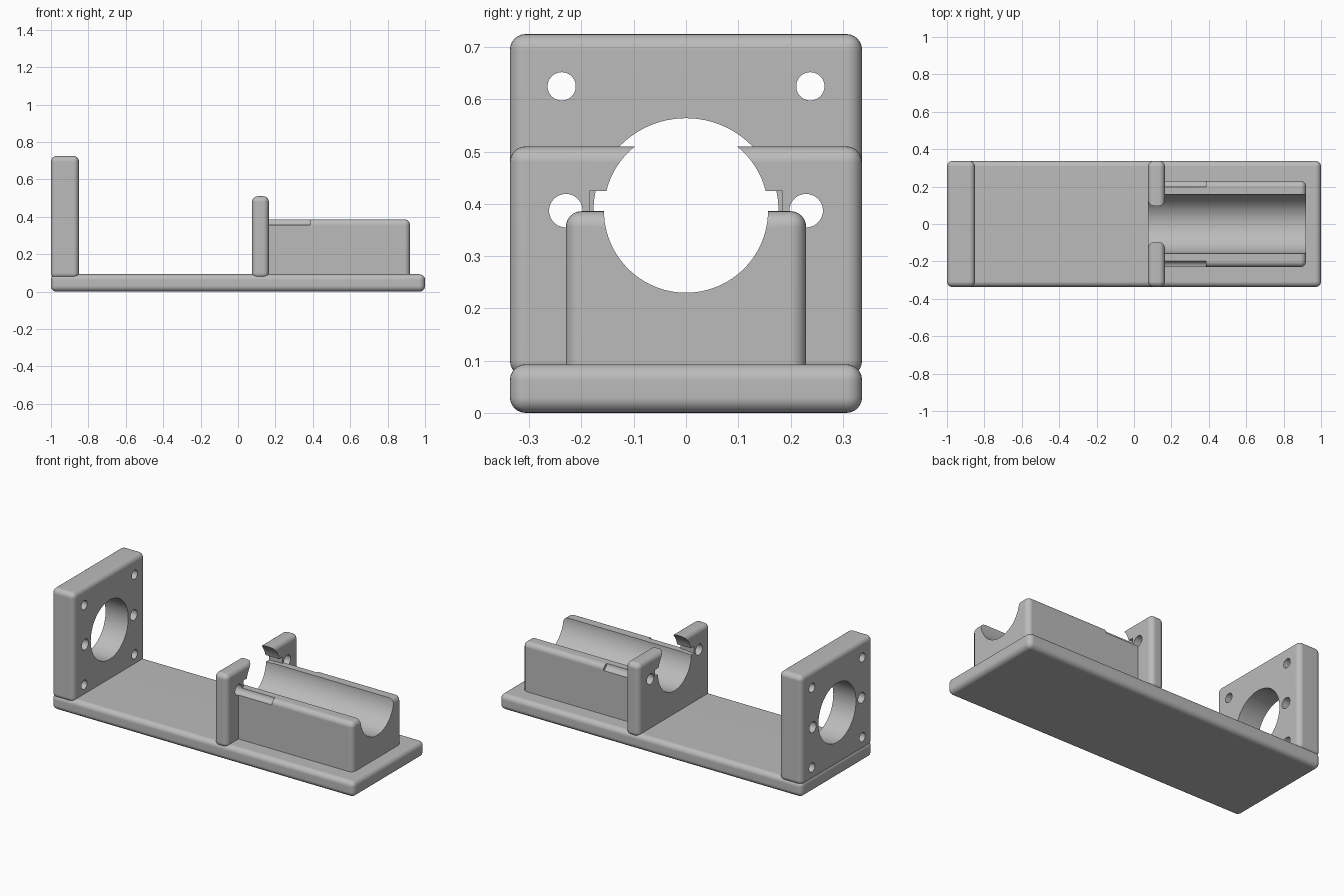
import bpy
import math
from mathutils import Matrix

if "Cube" in bpy.data.objects:
    bpy.data.objects.remove(bpy.data.objects["Cube"], do_unlink=True)

HALF_WIDTH = 0.337   # half depth of base and plates
AXIS_Z = 0.387       # height of the shared bore axis
ROUND = 0.03         # edge rounding

grey = bpy.data.materials.new("plain grey")
grey.use_nodes = True
grey.diffuse_color = (0.5, 0.5, 0.5, 1)
grey.node_tree.nodes["Principled BSDF"].inputs["Base Color"].default_value = (0.5, 0.5, 0.5, 1)


def box(name, x, y, z):
    """Box spanning the given (min, max) ranges."""
    bpy.ops.mesh.primitive_cube_add(size=1)
    ob = bpy.context.object
    ob.name = name
    spans = (x, y, z)
    size = Matrix.Diagonal([b - a for a, b in spans] + [1])
    ob.data.transform(Matrix.Translation([(a + b) / 2 for a, b in spans]) @ size)
    return ob


def bore(x, y, z, radius, sides=48):
    """Cylinder cutter running along x."""
    bpy.ops.mesh.primitive_cylinder_add(vertices=sides, radius=radius, depth=x[1] - x[0])
    ob = bpy.context.object
    ob.data.transform(Matrix.Translation((sum(x) / 2, y, z)) @ Matrix.Rotation(math.pi / 2, 4, "Y"))
    ob.hide_render = True
    return ob


def apply(ob, modifier):
    bpy.context.view_layer.objects.active = ob
    bpy.ops.object.modifier_apply(modifier=modifier.name)


def finish(ob, cutters=()):
    """Round the edges, cut the holes, then shade and colour the part."""
    bevel = ob.modifiers.new("rounding", "BEVEL")
    bevel.width, bevel.segments = ROUND, 6
    apply(ob, bevel)
    for cutter in cutters:
        cut = ob.modifiers.new("cut", "BOOLEAN")
        cut.operation, cut.solver, cut.object = "DIFFERENCE", "EXACT", cutter
        apply(ob, cut)
        bpy.data.objects.remove(cutter, do_unlink=True)
    ob.data.materials.clear()
    ob.data.materials.append(grey)
    bpy.ops.object.select_all(action="DESELECT")
    ob.select_set(True)
    bpy.context.view_layer.objects.active = ob
    bpy.ops.object.shade_smooth_by_angle(angle=math.radians(30))
    normals = ob.modifiers.new("flat face normals", "WEIGHTED_NORMAL")
    normals.keep_sharp = True


full = (-HALF_WIDTH, HALF_WIDTH)

# Base slab
finish(box("base", (-1, 1), full, (0, 0.093)))

# Tall mounting plate: large bore, two side holes, four corner holes
through = (-1.1, -0.75)
holes = [bore(through, 0, AXIS_Z, 0.177, 96)]
for side in (-1, 1):
    holes.append(bore(through, side * 0.23, AXIS_Z, 0.032))
    for level in (-1, 1):
        holes.append(bore(through, side * 0.238, AXIS_Z + level * 0.238, 0.027))
finish(box("mounting_plate", (-1, -0.85), full, (0.07, 0.725)), holes)

# Middle bracket: open bore, side holes and a notch under each hook
through = (0, 0.25)
holes = [bore(through, 0, AXIS_Z, 0.157, 96),
         box("notch_cutter", through, (-0.185, 0.185), (0.384, 0.425))]
holes += [bore(through, side * 0.23, AXIS_Z, 0.032) for side in (-1, 1)]
finish(box("middle_bracket", (0.075, 0.165), full, (0.07, 0.51)), holes)

# Cradle: round trough with a short rod groove along each outer top edge
grooves = [bore((0, 1.1), 0, AXIS_Z, 0.157, 96)]
grooves += [bore((0, 0.385), side * 0.23, AXIS_Z, 0.032) for side in (-1, 1)]
finish(box("cradle", (0.1, 0.92), (-0.23, 0.23), (0.04, 0.386)), grooves)
